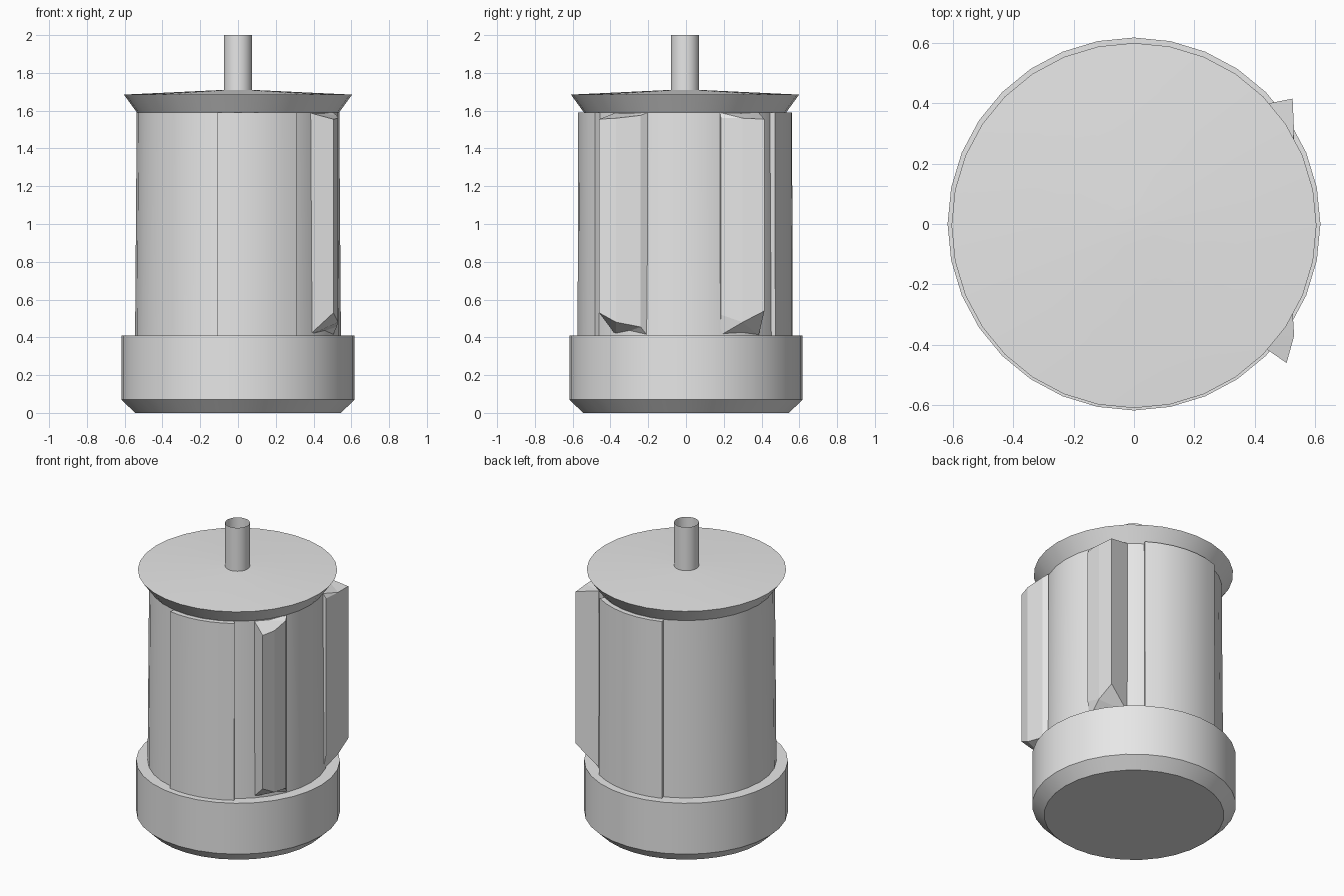
import bpy, bmesh
from math import sin, cos, radians, pi

cube = bpy.data.objects.get("Cube")
if cube:
    bpy.data.objects.remove(cube, do_unlink=True)

grey = bpy.data.materials.new("plain_grey")
GREY = (0.8, 0.8, 0.8, 1)
grey.diffuse_color = GREY
grey.use_nodes = True
grey.node_tree.nodes["Principled BSDF"].inputs["Base Color"].default_value = GREY

SIDES = 32
SHIFT = -0.005  # drum and lid sit slightly forward


def finish(name, bm, y=0, smooth=True):
    bmesh.ops.recalc_face_normals(bm, faces=bm.faces)
    mesh = bpy.data.meshes.new(name)
    bm.to_mesh(mesh)
    bm.free()
    mesh.materials.append(grey)
    obj = bpy.data.objects.new(name, mesh)
    obj.location.y = y
    bpy.context.collection.objects.link(obj)
    if smooth:
        bpy.ops.object.select_all(action='DESELECT')
        obj.select_set(True)
        bpy.context.view_layer.objects.active = obj
        bpy.ops.object.shade_smooth_by_angle(angle=radians(30))
    return obj


def lathe(name, profile, caps=True, y=0):
    """Revolve (radius, height) pairs about the z axis."""
    bm = bmesh.new()
    rings = [[bm.verts.new((r * cos(2 * pi * i / SIDES), r * sin(2 * pi * i / SIDES), z))
              for i in range(SIDES)] for r, z in profile]
    for low, high in zip(rings, rings[1:]):
        for i in range(SIDES):
            j = (i + 1) % SIDES
            bm.faces.new((low[i], low[j], high[j], high[i]))
    if caps:
        bm.faces.new(rings[0])
        bm.faces.new(rings[-1])
    return finish(name, bm, y)


def prism(name, low, high, y=0, smooth=True):
    """Join two matching outlines into a closed solid."""
    bm = bmesh.new()
    a = [bm.verts.new(p) for p in low]
    b = [bm.verts.new(p) for p in high]
    bm.faces.new(a)
    bm.faces.new(b)
    for i in range(len(a)):
        j = (i + 1) % len(a)
        bm.faces.new((a[i], a[j], b[j], b[i]))
    bmesh.ops.triangulate(bm, faces=[f for f in bm.faces if len(f.verts) > 4])
    return finish(name, bm, y, smooth)


def curved_panel(name, start, end, steps=6):
    """Raised plate wrapped round the drum between two angles."""
    angles = [radians(start + (end - start) * i / steps) for i in range(steps + 1)]

    def outline(inner, outer, z):
        return ([(outer * cos(a), outer * sin(a), z) for a in angles] +
                [(inner * cos(a), inner * sin(a), z) for a in reversed(angles)])
    prism(name, outline(0.52, 0.57, 0.4), outline(0.51, 0.567, 1.59), SHIFT)


def fin(name, points):
    """Vane with sloped ends; each point is x, y, bottom, top."""
    prism(name, [(x, y, b) for x, y, b, t in points],
          [(x, y, t) for x, y, b, t in points], smooth=False)


# Base with chamfered foot
lathe("base", [(0.545, 0), (0.617, 0.07), (0.617, 0.41)])

# Drum, lid and open spout
lathe("drum", [(0.545, 0.4), (0.536, 1.595)], y=SHIFT)
lathe("lid", [(0.535, 1.59), (0.604, 1.685), (0.075, 1.71)], y=SHIFT)
lathe("spout", [(0.075, 1.705), (0.075, 2.0)], caps=False, y=SHIFT)

# Raised front and back plates
curved_panel("front_panel", -101, -57)
curved_panel("back_panel", 57, 110)

# Two vanes on the side
fin("front_fin", [(0.375, -0.37, 0.41, 1.59), (0.505, -0.46, 0.53, 1.555),
                  (0.53, -0.37, 0.48, 1.56), (0.522, -0.24, 0.455, 1.575),
                  (0.503, -0.205, 0.41, 1.59)])
fin("back_fin", [(0.375, 0.385, 0.41, 1.59), (0.525, 0.415, 0.54, 1.555),
                 (0.53, 0.3, 0.48, 1.56), (0.522, 0.185, 0.52, 1.56),
                 (0.503, 0.18, 0.41, 1.59)])
